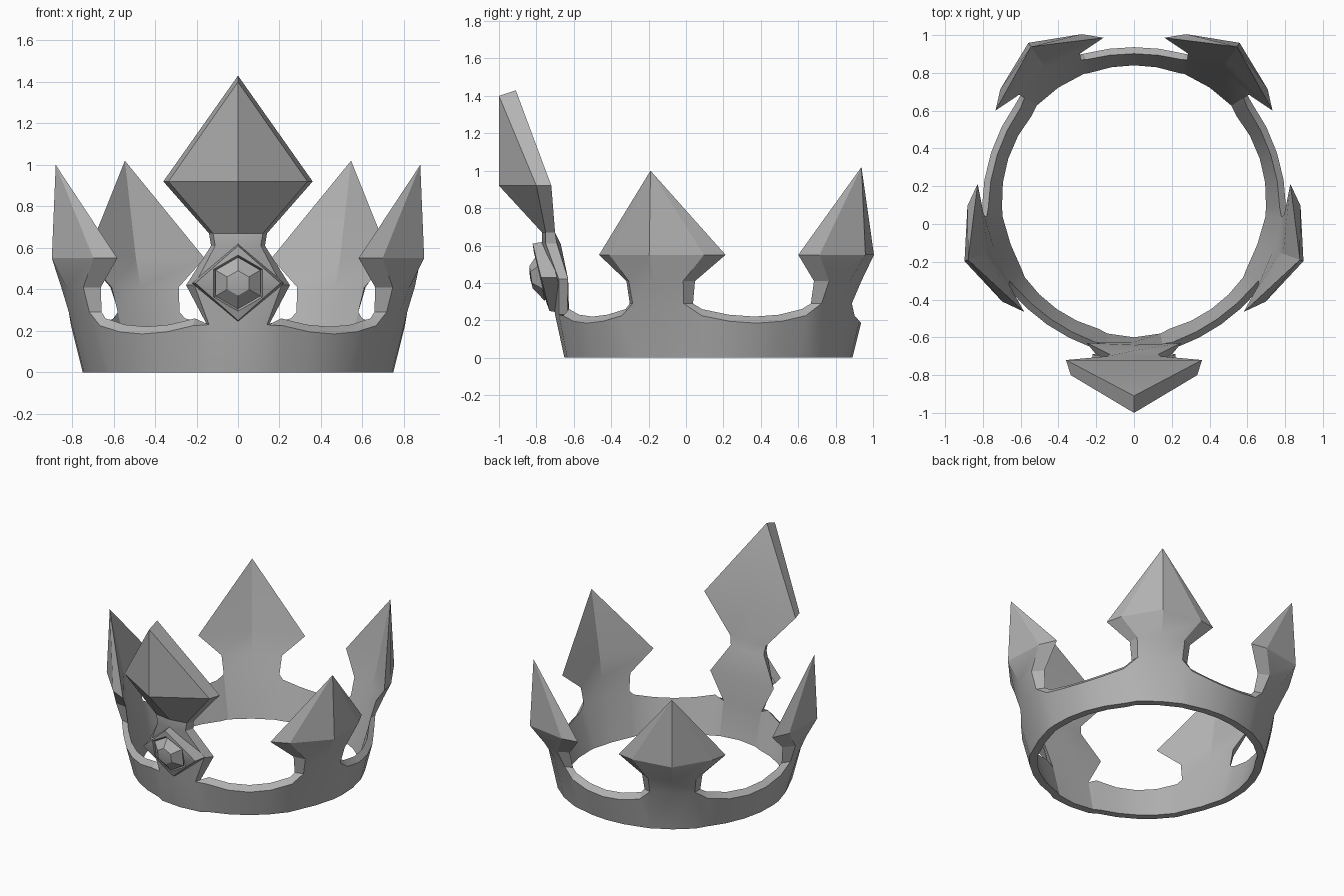
import bpy, bmesh, math
from mathutils import Vector

if "Cube" in bpy.data.objects:
    bpy.data.objects.remove(bpy.data.objects["Cube"], do_unlink=True)

metal = bpy.data.materials.new("grey_metal")
metal.use_nodes = True
GREY = (0.45, 0.45, 0.45, 1)
metal.diffuse_color = GREY
metal.node_tree.nodes["Principled BSDF"].inputs["Base Color"].default_value = GREY

CENTRE = Vector((0, 0.13, 0))
FRONT = -90


def place(deg, t, r, z):
    """Point at tangential offset t, radius r and height z on the given bearing."""
    a = math.radians(deg)
    return CENTRE + Vector((r * math.cos(a) - t * math.sin(a),
                            r * math.sin(a) + t * math.cos(a), z))


class Builder:
    """Collects faces, sharing vertices that coincide."""
    def __init__(self):
        self.bm, self.cache = bmesh.new(), {}

    def face(self, points):
        verts = []
        for p in points:
            key = tuple(round(c, 4) for c in p)
            if key not in self.cache:
                self.cache[key] = self.bm.verts.new(p)
            if self.cache[key] not in verts:
                verts.append(self.cache[key])
        if len(verts) > 2 and not self.bm.faces.get(verts):
            self.bm.faces.new(verts)

    def loft(self, loops, skip=lambda row, i: False):
        for row, (a, b) in enumerate(zip(loops, loops[1:])):
            n = len(a)
            for i in range(n):
                j = (i + 1) % n
                if not skip(row, i):
                    self.face((a[i], a[j], b[j], b[i]))

    def finish(self, name):
        bmesh.ops.recalc_face_normals(self.bm, faces=self.bm.faces)
        mesh = bpy.data.meshes.new(name)
        self.bm.to_mesh(mesh)
        self.bm.free()
        mesh.materials.append(metal)
        ob = bpy.data.objects.new(name, mesh)
        bpy.context.collection.objects.link(ob)
        bpy.ops.object.select_all(action="DESELECT")
        ob.select_set(True)
        bpy.context.view_layer.objects.active = ob
        bpy.ops.object.shade_smooth_by_angle(angle=math.radians(20))


# Rows: z, ridge radius, outer edge (t, r), inner edge (t, r), inner middle radius
SIDE_SPIKE = [
    (0.00, 0.745, (0.15, 0.735), (0.15, 0.685), 0.695),
    (0.29, 0.83, (0.145, 0.815), (0.18, 0.765), 0.785),
    (0.41, 0.88, (0.155, 0.85), (0.195, 0.775), 0.82),
    (0.55, 0.955, (0.27, 0.84), (0.36, 0.75), 0.84),
    (1.00, 0.935, (0, 0.935), (0, 0.935), 0.935),
]
BACK_SPIKE = [
    (0.00, 0.765, (0.15, 0.75), (0.15, 0.70), 0.715),
    (0.29, 0.83, (0.145, 0.815), (0.18, 0.77), 0.79),
    (0.41, 0.90, (0.155, 0.87), (0.195, 0.80), 0.84),
    (0.55, 1.00, (0.26, 0.88), (0.345, 0.80), 0.88),
    (1.02, 0.975, (0, 0.975), (0, 0.975), 0.975),
]
FRONT_SPIKE = [
    (0.00, 0.78, (0.15, 0.765), (0.14, 0.71), 0.73),
    (0.23, 0.83, (0.14, 0.81), (0.15, 0.765), 0.755),
    (0.42, 0.86, (0.21, 0.81), (0.25, 0.76), 0.77),
    (0.61, 0.90, (0.11, 0.88), (0.13, 0.82), 0.80),
    (0.67, 0.90, (0.12, 0.88), (0.14, 0.83), 0.83),
    (0.92, 1.13, (0.335, 0.93), (0.36, 0.85), 0.85),
    (1.40, 1.13, (0, 1.13), (0, 1.04), 1.04),
]


def spike_loops(deg, rows, tip_rise=0):
    loops = []
    for row in rows:
        z, ridge, (to, ro), (ti, ri), mid = row
        zi = z + (tip_rise if row is rows[-1] else 0)   # inner side of the tip
        loops.append([place(deg, t, r, h) for t, r, h in (
            (0, ridge, z), (to, ro, z), (ti, ri, zi),
            (0, mid, zi), (-ti, ri, zi), (-to, ro, z))])
    return loops


# Crown: five spikes joined by scooped lengths of band
crown = Builder()
bearings = [FRONT, -20, 56, 124, 200]
spikes = [spike_loops(FRONT, FRONT_SPIKE, 0.03)]
for deg, rows in zip(bearings[1:], (SIDE_SPIKE, BACK_SPIKE, BACK_SPIKE, SIDE_SPIKE)):
    spikes.append(spike_loops(deg, rows))
for loops in spikes:
    # the band joins the lowest row, so its side walls stay open
    crown.loft(loops, skip=lambda row, k: row == 0 and k in (1, 4))
    crown.face(loops[0][:4])
    crown.face([loops[0][k] for k in (3, 4, 5, 0)])

SCOOP = [(0.22, 0.225), (0.36, 0.195), (0.5, 0.185), (0.64, 0.195), (0.78, 0.225)]
for i, deg in enumerate(bearings):
    here, after = spikes[i], spikes[(i + 1) % 5]
    span = (bearings[(i + 1) % 5] - deg) % 360
    base = 0.75 if i in (1, 3) else 0.76        # the flanks are slightly narrower
    columns = [[here[0][1], here[0][2], here[1][2], here[1][1]]]
    for part, z in SCOOP:
        zi = z + 0.035
        columns.append([place(deg + part * span, 0, r, h) for r, h in (
            (base, 0), (base - 0.05, 0), (base - 0.05 + 0.28 * zi, zi),
            (base + 0.25 * z, z))])
    columns.append([after[0][5], after[0][4], after[1][4], after[1][5]])
    crown.loft(columns)
crown.finish("crown_band_and_spikes")


# Gem and its setting, leaning outward with the front spike
def diamond(a):
    return 1 / (abs(math.cos(a)) / 0.205 + abs(math.sin(a)) / 0.18)


def hexagon(a, size):
    off = (a - math.pi / 6) % (math.pi / 3) - math.pi / 6
    return size * math.cos(math.pi / 6) / math.cos(off)


def ring(radius, depth, count=12, slope=0.25):
    points = []
    for k in range(count):
        a = math.pi / 6 + math.tau * k / count
        u, v = radius(a) * math.cos(a), radius(a) * math.sin(a)
        points.append(place(FRONT, u, depth + slope * v, 0.43 + v))
    return points


setting = Builder()
setting.loft([
    ring(lambda a: diamond(a) * 1.08, 0.82),
    ring(diamond, 0.905),
    ring(lambda a: hexagon(a, 0.135), 0.91),
    ring(lambda a: hexagon(a, 0.12), 0.86),
])
setting.finish("gem_setting")

gem = Builder()
layers = [ring(lambda a, s=s: hexagon(a, s), d, 6, 0.15)
          for s, d in ((0.09, 0.85), (0.125, 0.905), (0.06, 0.958))]
gem.loft(layers)
peak = place(FRONT, 0, 0.965, 0.43)
for k in range(6):
    gem.face((layers[-1][k], layers[-1][(k + 1) % 6], peak))
gem.face(layers[0])
gem.finish("gem")
